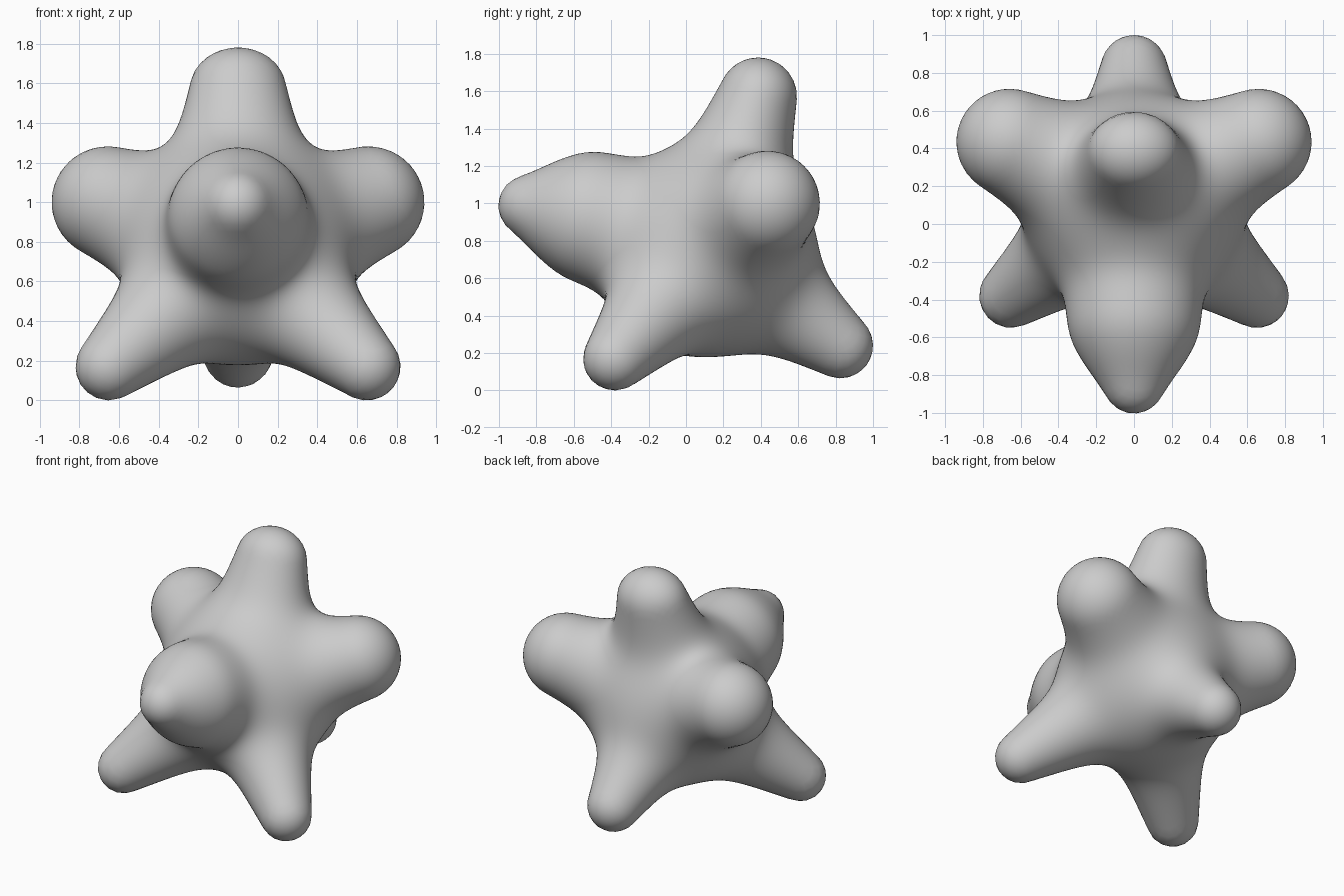
import bpy, math
from mathutils import Vector

if "Cube" in bpy.data.objects:
    bpy.data.objects.remove(bpy.data.objects["Cube"])

CORE = Vector((0, 0.125, 0.75))
CORE_R = 0.50
BLEND = 0.07

# Lobes: start, tip centre, start radius, tip radius, sideways squash
LOBES = [
    (CORE, (0, 0.385, 1.572), 0.37, 0.208, 0.86),          # top
    (CORE, (0, -0.50, 0.925), 0.37, 0.30, 1.0),            # front root
    ((0, -0.50, 0.925), (0, -0.85, 0.99), 0.30, 0.15, 1.0),  # front tip
    (CORE, (0, 0.825, 0.24), 0.38, 0.175, 1.0),            # low back
]
for s in (-1, 1):
    LOBES += [
        (CORE, (s * 0.66, 0.435, 1.0), 0.38, 0.28, 1.0),      # sides
        (CORE, (s * 0.65, -0.38, 0.17), 0.39, 0.17, 1.0),     # front feet
    ]
ARMS = []
for start, tip, rb, rt, squash in LOBES:
    a = Vector(start) - CORE
    axis = Vector(tip) - CORE - a
    slope = (rb - rt) / axis.length
    ARMS.append((a, axis.normalized(), axis.length, rb, rt,
                 slope / math.sqrt(1 - slope * slope), squash))


def field(q):
    """Smooth union of the core ball and rounded cones, with its gradient."""
    length = max(q.length, 1e-6)
    total = math.exp(-(length - CORE_R) / BLEND)
    grad = q * (total / length)
    for a, u, size, rb, rt, tan, squash in ARMS:
        p = q - a
        p.x *= squash
        along = p.dot(u)
        perp = math.sqrt(max(0.0, p.length_squared - along * along))
        t = min(1.0, max(0.0, (along - perp * tan) / size))
        off = p - u * (t * size)
        dist = max(off.length, 1e-6)
        w = math.exp(-(dist - (rb + (rt - rb) * t)) / BLEND)
        total += w
        off.x *= squash
        grad += off * (w / dist)
    return -BLEND * math.log(total), grad / total


# Base sphere
bpy.ops.mesh.primitive_ico_sphere_add(subdivisions=6, radius=1, location=(0, 0, 0))
body = bpy.context.object
body.name = "lobed_body"
mesh = body.data

# Cast every point outwards onto the blended surface
pts = []
for v in mesh.vertices:
    n = v.co.normalized()
    lo, hi = 0.3, 1.4
    for _ in range(10):
        mid = (lo + hi) / 2
        if field(n * mid)[0] < 0:
            lo = mid
        else:
            hi = mid
    pts.append(n * lo)

# Even out the mesh and settle it back on the surface
links = [[] for _ in pts]
for e in mesh.edges:
    a, b = e.vertices
    links[a].append(b)
    links[b].append(a)


def settle(q):
    f, g = field(q)
    step = max(-0.04, min(0.04, f))
    return q - g * (step / max(g.length_squared, 0.3))


for _ in range(8):
    relaxed = []
    for i, q in enumerate(pts):
        mean = Vector((0, 0, 0))
        for j in links[i]:
            mean += pts[j]
        relaxed.append(settle(q.lerp(mean / len(links[i]), 0.5)))
    pts = relaxed
pts = [settle(q) for q in pts]

for v, q in zip(mesh.vertices, pts):
    v.co = q + CORE
mesh.update()
bpy.ops.object.shade_smooth()
